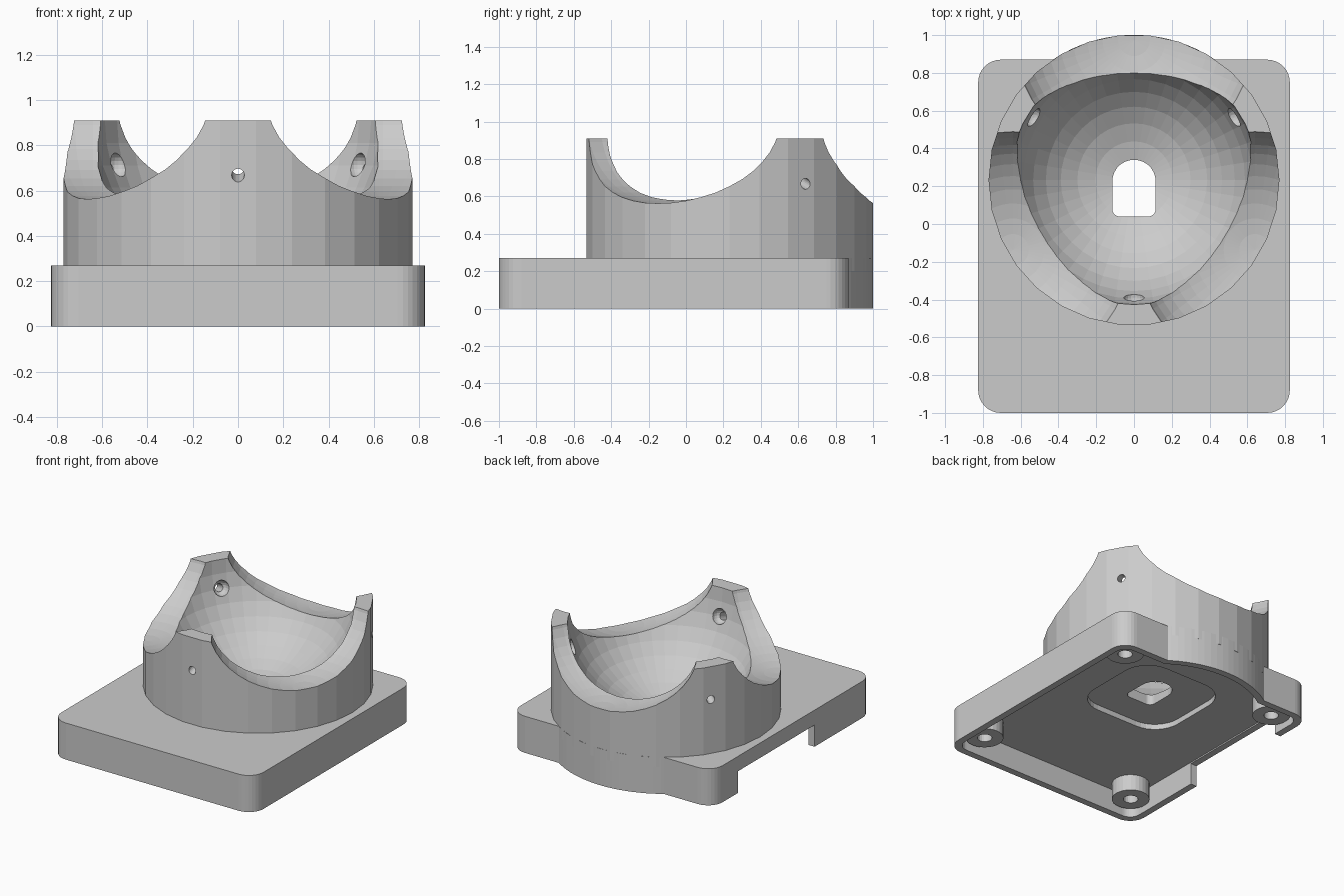
import bpy, bmesh, math
from mathutils import Vector

if "Cube" in bpy.data.objects:
    bpy.data.objects.remove(bpy.data.objects["Cube"])

CX = Vector((0, 0.233, 0))            # cup axis
BALL = Vector((0, 0.233, 0.914))      # centre of the ball seat

grey = bpy.data.materials.new("light_grey")
grey.diffuse_color = (0.6, 0.6, 0.6, 1)
grey.use_nodes = True
grey.node_tree.nodes["Principled BSDF"].inputs["Base Color"].default_value = grey.diffuse_color


def make(name, bm):
    bmesh.ops.recalc_face_normals(bm, faces=bm.faces)
    me = bpy.data.meshes.new(name)
    bm.to_mesh(me)
    bm.free()
    me.materials.append(grey)
    ob = bpy.data.objects.new(name, me)
    bpy.context.collection.objects.link(ob)
    return ob


def prism(name, pts, z0, z1):
    bm = bmesh.new()
    f = bm.faces.new([bm.verts.new((x, y, z0)) for x, y in pts])
    r = bmesh.ops.extrude_face_region(bm, geom=[f])
    up = [v for v in r["geom"] if isinstance(v, bmesh.types.BMVert)]
    bmesh.ops.translate(bm, verts=up, vec=(0, 0, z1 - z0))
    return make(name, bm)


def rounded(x0, x1, y0, y1, r, n=8):
    pts = []
    for k, (x, y) in enumerate([(x1 - r, y1 - r), (x0 + r, y1 - r), (x0 + r, y0 + r), (x1 - r, y0 + r)]):
        for i in range(n + 1):
            a = math.pi / 2 * (k + i / n)
            pts.append((x + r * math.cos(a), y + r * math.sin(a)))
    return pts


def circle(c, r, n):
    return [(c[0] + r * math.cos(2 * math.pi * i / n), c[1] + r * math.sin(2 * math.pi * i / n)) for i in range(n)]


def ball(name, c, r, seg, height=None):
    bm = bmesh.new()
    bmesh.ops.create_uvsphere(bm, u_segments=seg, v_segments=seg // 2, radius=r)
    bmesh.ops.scale(bm, verts=bm.verts, vec=(1, 1, (height or r) / r))
    bmesh.ops.translate(bm, verts=bm.verts, vec=c)
    return make(name, bm)


def rod(name, a, b, r, n=20):
    bm = bmesh.new()
    d = b - a
    bmesh.ops.create_cone(bm, cap_ends=True, segments=n, radius1=r, radius2=r, depth=d.length)
    bm.transform(d.to_track_quat('Z', 'Y').to_matrix().to_4x4())
    bmesh.ops.translate(bm, verts=bm.verts, vec=(a + b) / 2)
    return make(name, bm)


def boolean(ob, tool, op='DIFFERENCE'):
    m = ob.modifiers.new("cut", 'BOOLEAN')
    m.operation, m.object, m.solver = op, tool, 'EXACT'
    bpy.context.view_layer.objects.active = ob
    bpy.ops.object.modifier_apply(modifier=m.name)
    bpy.data.objects.remove(tool)


# Rectangular tray with a round bulge at the back, joined with the cup
body = prism("ball_cradle", rounded(-0.825, 0.825, -1, 0.87, 0.12), 0, 0.27)
boolean(body, prism("bulge", circle(CX, 0.768, 100), 0, 0.27), 'UNION')
boolean(body, prism("cup", circle(CX, 0.77, 30), 0.2, 0.91), 'UNION')

# Hollow underside, following the bulge at the back
cavity = prism("cavity", rounded(-0.775, 0.775, -0.95, 0.82, 0.08), -0.1, 0.17)
boolean(cavity, prism("cavity_bulge", circle(CX, 0.718, 100), -0.1, 0.17), 'UNION')
boolean(body, cavity)

# Sensor recess and cable opening in the left wall
boolean(body, prism("recess", rounded(-0.37, 0.37, -0.18, 0.55, 0.2), 0.1, 0.21))
boolean(body, prism("gap", [(-0.9, -0.32), (-0.7, -0.32), (-0.7, 0.57), (-0.9, 0.57)], -0.1, 0.16))

# Ball seat
boolean(body, ball("seat", BALL, 0.66, 40))

# Three scooped gaps between the three uprights
for deg in (90, 210, 330):
    a = math.radians(deg)
    c = CX + Vector((0.74 * math.cos(a), 0.74 * math.sin(a), 1.005))
    boolean(body, ball("scoop", c, 0.642, 48, 0.443))

# Arched window in the floor
window = [p for p in rounded(-0.115, 0.115, 0.04, 0.34, 0.04) if p[1] < 0.2]
window += [(0.115 * math.cos(math.pi * i / 14), 0.225 + 0.115 * math.sin(math.pi * i / 14)) for i in range(15)]
boolean(body, prism("window", window, 0.1, 0.5))

# Bearing pockets with a thin hole behind, aimed at the ball centre
for deg in (32, 148, 270):
    a = math.radians(deg)
    d = Vector((math.cos(a), math.sin(a), -0.322)).normalized()
    boolean(body, ball("pocket", BALL + d * 0.655, 0.055, 20))
    boolean(body, rod("pin_hole", BALL + d * 0.5, BALL + d * 0.95, 0.028))

# Screw posts under the corners
for x in (-0.65, 0.65):
    for y in (-0.81, 0.68):
        post = prism("screw_post", circle((x, y), 0.128, 28), 0.05, 0.18)
        boolean(post, prism("bore", circle((x, y), 0.05, 20), 0, 0.16))
